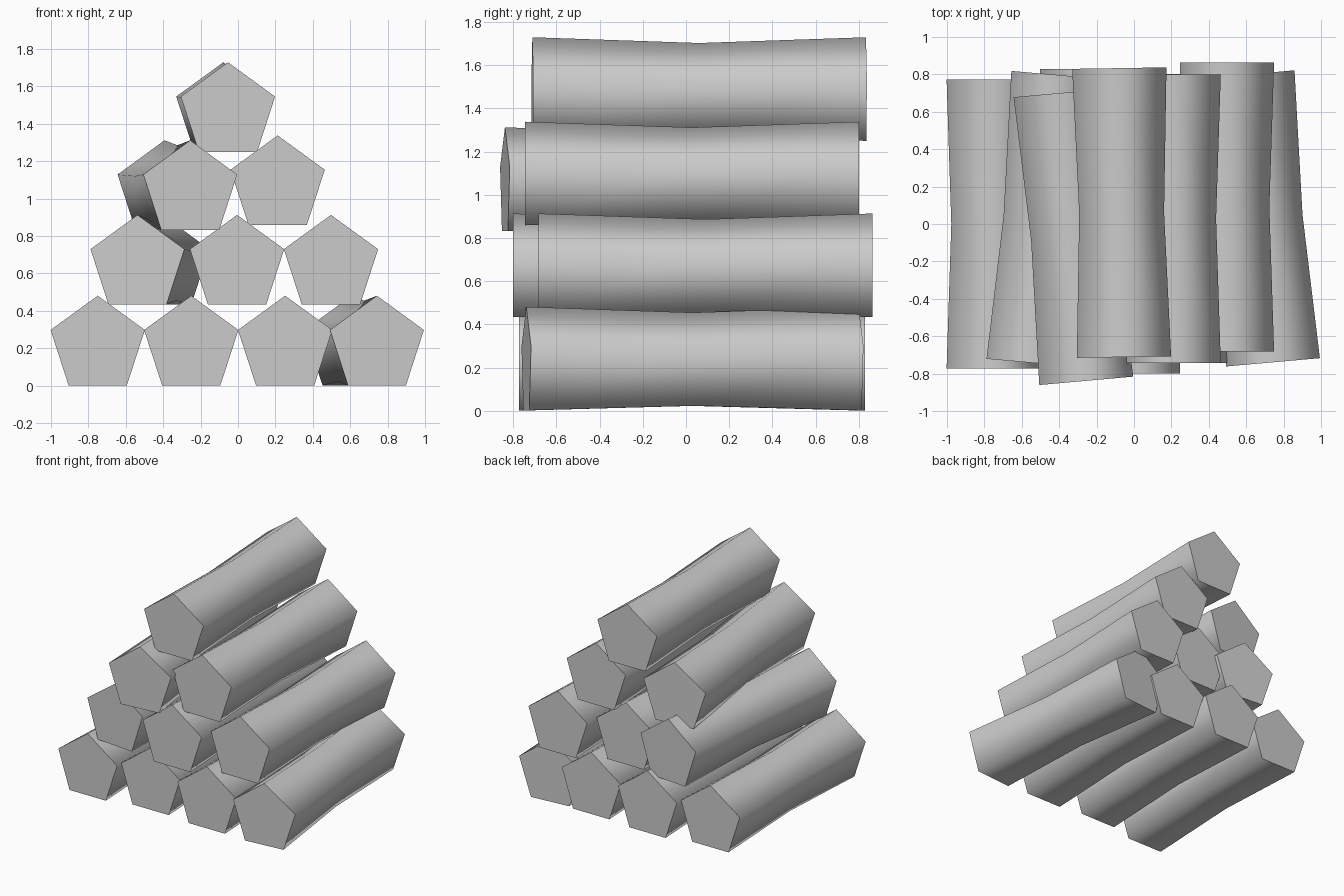
import bpy, bmesh, math
from mathutils import Matrix

cube = bpy.data.objects.get("Cube")
if cube:
    bpy.data.objects.remove(cube, do_unlink=True)

RADIUS, LENGTH, WAIST, SIDES = 0.265, 1.545, 0.9, 5

grey = bpy.data.materials.new("plain grey")
grey.use_nodes = True
colour = (0.6, 0.6, 0.6, 1)
grey.diffuse_color = colour
grey.node_tree.nodes["Principled BSDF"].inputs["Base Color"].default_value = colour


def log(name, x, y, z, turn=0.0):
    """Five-sided log along y, slightly pinched at the middle, turned about z."""
    bm = bmesh.new()
    rings = []
    for along, scale in ((-0.5, 1), (0, WAIST), (0.5, 1)):
        ring = []
        for i in range(SIDES):
            a = math.pi / 2 + math.tau * i / SIDES
            ring.append(bm.verts.new((RADIUS * scale * math.cos(a), LENGTH * along,
                                      RADIUS * scale * math.sin(a))))
        rings.append(ring)
    # smooth bark
    for low, high in zip(rings, rings[1:]):
        for i in range(SIDES):
            j = (i + 1) % SIDES
            bm.faces.new((low[i], low[j], high[j], high[i])).smooth = True
    # flat sawn ends with crisp rims
    for ring in (rings[0], rings[-1]):
        cap = bm.faces.new(ring)
        for edge in cap.edges:
            edge.smooth = False
    bmesh.ops.recalc_face_normals(bm, faces=bm.faces)
    mesh = bpy.data.meshes.new(name)
    bm.to_mesh(mesh)
    bm.free()
    mesh.materials.append(grey)
    obj = bpy.data.objects.new(name, mesh)
    obj.matrix_world = Matrix.Translation((x, y, z)) @ Matrix.Rotation(turn, 4, "Z")
    bpy.context.collection.objects.link(obj)


# Stack of rows from the ground up: height, then (x, y, turn) of each log
ROWS = {
    "bottom": [(-0.75, 0, 0.216, 0), (-0.25, 0.057, 0.216, 0),
               (0.252, 0.03, 0.216, 0), (0.675, 0.03, 0.216, 0.088)],
    "second": [(-0.471, 0.027, 0.648, -0.086), (-0.005, -0.028, 0.648, 0),
               (0.497, 0.09, 0.648, 0)],
    "third": [(-0.324, -0.069, 1.047, 0.089), (0.212, 0.028, 1.073, 0)],
    "top": [(-0.066, 0.061, 1.464, 0.016)],
}
for row, places in ROWS.items():
    for number, (x, y, z, turn) in enumerate(places, 1):
        log(f"{row}_log_{number}", x, y, z, turn)
